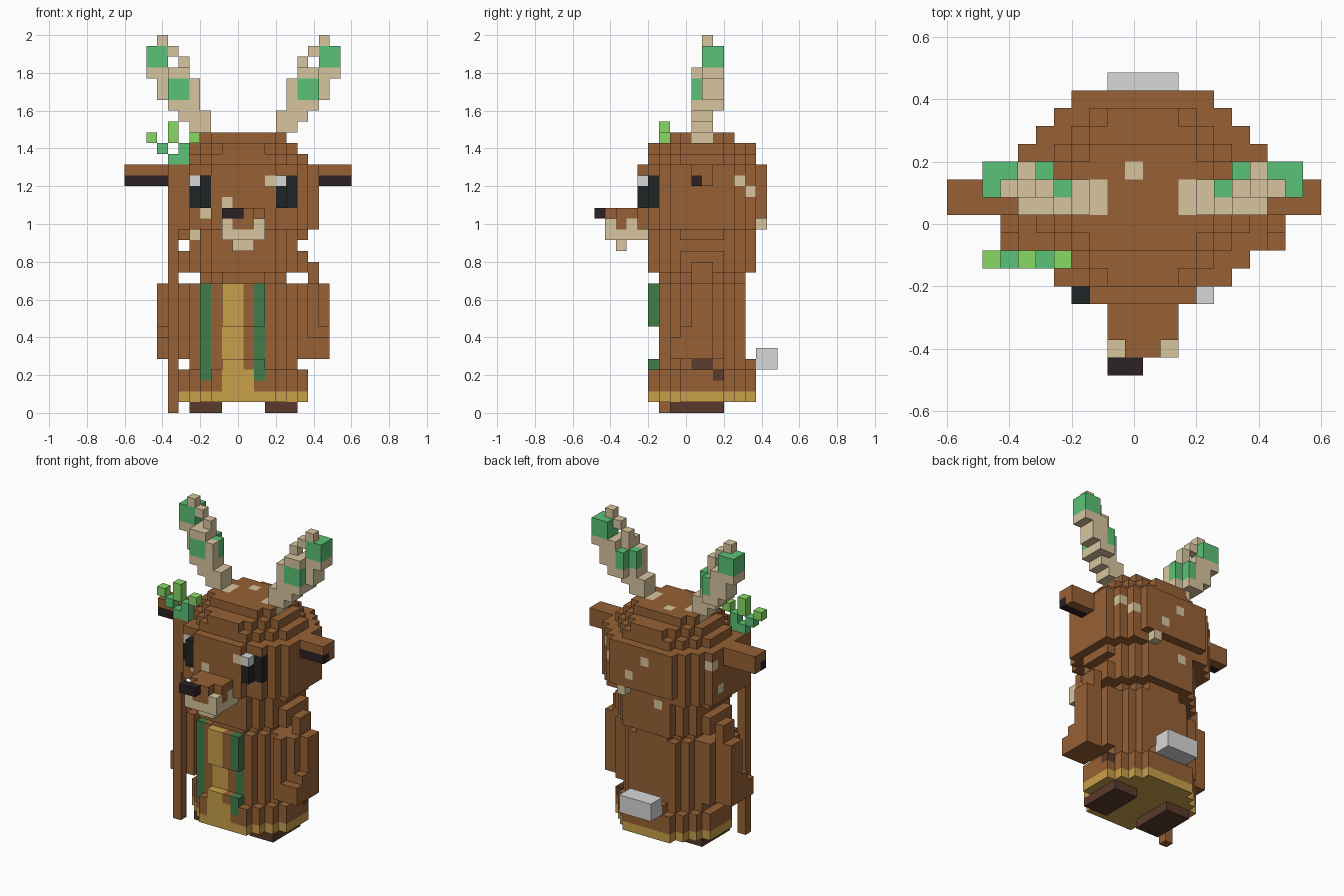
import bpy, bmesh, math
from mathutils import Vector

old = bpy.data.objects.get("Cube")
if old:
    bpy.data.objects.remove(old)

V = 2 / 35                      # voxel edge
ORIGIN = Vector((-10.5, -8.5, 0)) * V

COLOURS = {
    "fur_brown": (0.31, 0.12, 0.036),
    "antler_tan": (0.69, 0.56, 0.35),
    "moss_green": (0.106, 0.54, 0.185),
    "leaf_green": (0.25, 0.70, 0.13),
    "trim_green": (0.053, 0.20, 0.064),
    "gold": (0.58, 0.35, 0.068),
    "foot_brown": (0.105, 0.043, 0.025),
    "eye_black": (0.015, 0.018, 0.018),
    "nose_black": (0.025, 0.015, 0.018),
    "light_grey": (0.69, 0.69, 0.69),
}
MATS = {}
for name, rgb in COLOURS.items():
    m = bpy.data.materials.new(name)
    m.use_nodes = True
    m.diffuse_color = (*rgb, 1)
    bsdf = m.node_tree.nodes["Principled BSDF"]
    bsdf.inputs["Base Color"].default_value = (*rgb, 1)
    bsdf.inputs["Roughness"].default_value = 0.9
    MATS[name] = m

grid = {}                       # cell -> (part, colour)


def cells(x, y, z):
    return [(i, j, k) for i in range(*x) for j in range(*y) for k in range(*z)]


def box(part, colour, x, y, z, mirror=False):
    """Fill a block of cells; ranges are half open."""
    for i, j, k in cells(x, y, z):
        grid[i, j, k] = (part, colour)
        if mirror:
            grid[21 - i, j, k] = (part.replace("right", "left"), colour)


def layer(part, colour, x, y, z, steps):
    """Block with stair-stepped vertical corners."""
    for s in range(steps + 1):
        d = steps - s
        box(part, colour, (x[0] + s, x[1] - s), (y[0] + d, y[1] - d), z)


def paint(colour, x, y, z):
    """Recolour cells that are already filled."""
    for c in cells(x, y, z):
        if c in grid:
            grid[c] = (grid[c][0], colour)


# Feet and robe hem
box("right_foot", "foot_brown", (6, 9), (7, 12), (0, 1), True)
layer("robe_hem", "gold", (5, 17), (5, 15), (1, 2), 3)
layer("robe_skirt", "fur_brown", (5, 17), (5, 15), (2, 4), 3)
layer("robe_skirt", "fur_brown", (6, 16), (5, 15), (4, 5), 3)

# Torso, neck and arms reaching forward to the hands
layer("torso", "fur_brown", (6, 16), (6, 14), (5, 12), 2)
layer("neck", "fur_brown", (7, 15), (6, 14), (12, 13), 2)
box("right_arm", "fur_brown", (5, 6), (7, 12), (5, 12), True)
box("right_arm", "fur_brown", (4, 5), (8, 11), (5, 12), True)
box("right_arm", "fur_brown", (3, 4), (9, 11), (5, 12), True)
box("right_hand", "fur_brown", (3, 5), (8, 9), (5, 8), True)
box("right_hand", "fur_brown", (3, 5), (7, 8), (5, 7), True)
box("right_shoulder", "fur_brown", (4, 5), (9, 11), (12, 14), True)

# Robe front: raised gold sash with a green stripe either side
box("robe_front", "fur_brown", (7, 13), (6, 7), (3, 12))
box("robe_front", "fur_brown", (9, 13), (5, 6), (8, 12))
box("sash", "gold", (9, 11), (5, 7), (1, 4))
paint("gold", (9, 11), (5, 7), (4, 12))
paint("gold", (9, 12), (5, 6), (2, 4))
for i in (7, 12):
    paint("trim_green", (i, i + 1), (5, 7), (3, 12))
paint("foot_brown", (15, 17), (9, 11), (4, 5))
paint("foot_brown", (15, 17), (11, 12), (3, 4))

# Tail
box("tail", "light_grey", (9, 13), (15, 17), (4, 6))

# Head: (x range, y range, z range, corner steps)
for x, y, z, s in [
    ((5, 17), (5, 15), (13, 15), 3),
    ((6, 16), (5, 15), (15, 16), 2),
    ((5, 17), (5, 15), (16, 17), 3),
    ((4, 18), (5, 15), (17, 23), 2),
    ((5, 17), (5, 15), (23, 24), 3),
    ((6, 16), (5, 15), (24, 25), 3),
    ((7, 15), (7, 13), (25, 26), 1),
]:
    layer("head", "fur_brown", x, y, z, s)

# Raised panels on the face and the back of the head
box("head", "fur_brown", (8, 14), (4, 5), (17, 23))
box("head", "fur_brown", (7, 15), (15, 16), (18, 23))
box("head", "antler_tan", (13, 14), (15, 16), (17, 18))

# Spots on the fur: front, crown, sides and back
for i, j, k in [(6, 7, 16), (7, 5, 18), (9, 4, 19), (13, 4, 21), (10, 11, 25),
                (16, 13, 21), (15, 14, 20), (10, 15, 21),
                (12, 15, 19), (9, 14, 16), (4, 12, 21), (4, 11, 18)]:
    paint("antler_tan", (i, i + 1), (j, j + 1), (k, k + 1))
for i in (7, 13):
    paint("antler_tan", (i, i + 2), (9, 11), (25, 26))

# Eyes with highlights
box("right_eye", "eye_black", (7, 8), (4, 6), (19, 22), True)
box("right_eye", "eye_black", (6, 7), (5, 6), (19, 22), True)
box("right_eye", "light_grey", (6, 7), (5, 6), (21, 22))
box("left_eye", "light_grey", (14, 15), (4, 5), (21, 22))

# Snout, jaw and nose
box("snout", "fur_brown", (9, 13), (1, 5), (17, 18))
box("snout", "fur_brown", (9, 13), (2, 5), (18, 19))
box("snout", "fur_brown", (10, 12), (1, 2), (18, 19))
box("jaw", "antler_tan", (9, 13), (1, 5), (16, 17))
box("jaw", "antler_tan", (10, 12), (2, 3), (15, 16))
for i in (9, 12):
    for j in (1, 3):
        paint("antler_tan", (i, i + 1), (j, j + 1), (17, 18))
box("nose", "nose_black", (9, 11), (0, 1), (18, 19))

# Ears
for side, x in (("right", (0, 4)), ("left", (18, 21))):
    box(side + "_ear", "fur_brown", x, (9, 11), (21, 23))
    box(side + "_ear", "nose_black", x, (9, 10), (21, 22))

# Antlers with moss
for x, y, z, c in [
    ((6, 8), (9, 11), (26, 28), "antler_tan"),
    ((5, 6), (9, 11), (27, 28), "antler_tan"),
    ((4, 7), (9, 11), (28, 29), "antler_tan"),
    ((4, 6), (11, 12), (28, 29), "antler_tan"),
    ((5, 7), (9, 11), (29, 31), "antler_tan"),
    ((3, 6), (10, 12), (29, 31), "antler_tan"),
    ((4, 6), (9, 10), (29, 31), "moss_green"),
    ((5, 6), (11, 12), (29, 31), "moss_green"),
    ((6, 7), (10, 11), (29, 31), "moss_green"),
    ((2, 5), (10, 12), (31, 32), "antler_tan"),
    ((4, 6), (9, 11), (31, 32), "antler_tan"),
    ((5, 6), (10, 11), (32, 33), "antler_tan"),
    ((4, 5), (10, 11), (33, 34), "antler_tan"),
    ((2, 4), (10, 12), (32, 34), "moss_green"),
    ((3, 4), (10, 11), (34, 35), "antler_tan"),
]:
    box("right_antler", c, x, y, z, True)

# Staff with sprouting leaves
box("staff", "fur_brown", (4, 5), (6, 7), (0, 23))
for i, k, c in [(3, 24, "moss_green"), (4, 23, "moss_green"), (5, 23, "moss_green"),
                (5, 24, "moss_green"), (2, 25, "leaf_green"), (4, 25, "leaf_green"),
                (4, 26, "leaf_green"), (6, 25, "leaf_green")]:
    box("staff_leaves", c, (i, i + 1), (6, 7), (k, k + 1))


def build(part):
    """Mesh the exposed faces of one part and merge flat regions."""
    bm = bmesh.new()
    used = []
    for cell, (owner, colour) in grid.items():
        if owner != part:
            continue
        if colour not in used:
            used.append(colour)
        centre = Vector(cell) + Vector((0.5, 0.5, 0.5))
        for axis in range(3):
            for sign in (-1, 1):
                n = Vector((0, 0, 0))
                n[axis] = sign
                if tuple(int(a + b) for a, b in zip(cell, n)) in grid:
                    continue
                u = Vector((0, 0, 0))
                u[(axis + 1) % 3] = 0.5
                w = n.cross(u)
                mid = centre + n / 2
                ring = [mid + a * u + b * w for a, b in ((-1, -1), (1, -1), (1, 1), (-1, 1))]
                face = bm.faces.new([bm.verts.new(p * V + ORIGIN) for p in ring])
                face.material_index = used.index(colour)
    bmesh.ops.remove_doubles(bm, verts=bm.verts, dist=V / 100)
    bmesh.ops.dissolve_limit(bm, angle_limit=math.radians(1), verts=bm.verts,
                             edges=bm.edges, delimit={"MATERIAL"})
    mesh = bpy.data.meshes.new(part)
    bm.to_mesh(mesh)
    bm.free()
    for c in used:
        mesh.materials.append(MATS[c])
    bpy.context.collection.objects.link(bpy.data.objects.new(part, mesh))


for part in sorted({owner for owner, _ in grid.values()}):
    build(part)
